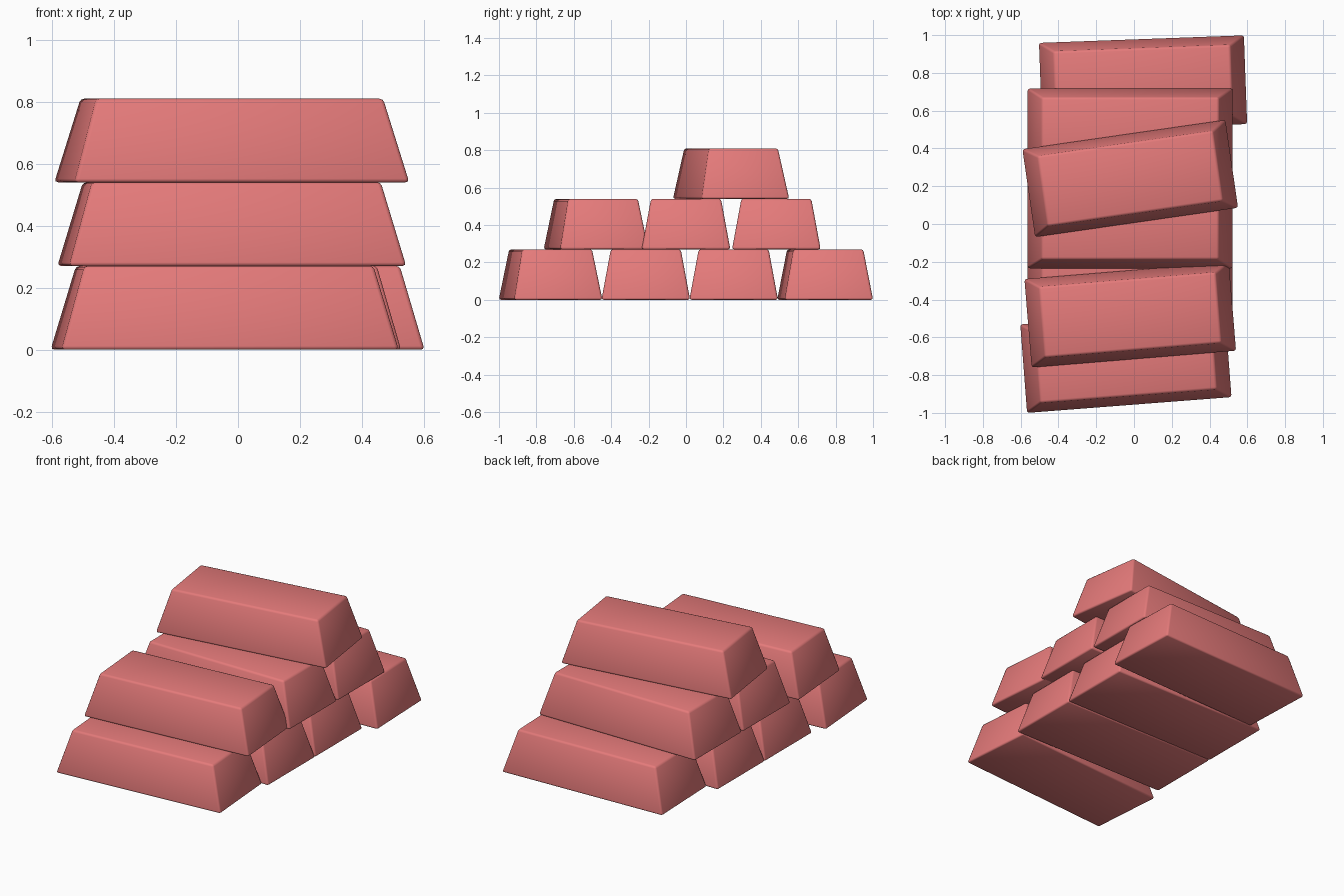
import bpy, bmesh, math

if "Cube" in bpy.data.objects:
    bpy.data.objects.remove(bpy.data.objects["Cube"])

# Single flat colour
mat = bpy.data.materials.new("soft red")
mat.diffuse_color = (0.78, 0.195, 0.195, 1)
mat.use_nodes = True
mat.node_tree.nodes["Principled BSDF"].inputs["Base Color"].default_value = mat.diffuse_color

# Bar dimensions: half length / half width at base and top, layer height
BASE = (0.546, 0.237)
TOP = (0.468, 0.187)
H = 0.27


def ingot(name, x, y, layer, angle):
    """Tapered bar with softly rounded edges."""
    bm = bmesh.new()
    bmesh.ops.create_cube(bm, size=2)
    for v in bm.verts:
        half = TOP if v.co.z > 0 else BASE
        v.co = (v.co.x * half[0], v.co.y * half[1], H if v.co.z > 0 else 0)
    bmesh.ops.bevel(bm, geom=bm.edges[:], offset=0.012, segments=2,
                    profile=0.5, affect='EDGES')
    for f in bm.faces:
        f.smooth = True
    me = bpy.data.meshes.new(name)
    bm.to_mesh(me)
    bm.free()
    me.materials.append(mat)
    ob = bpy.data.objects.new(name, me)
    ob.location = (x, y, layer * H)
    ob.rotation_euler.z = math.radians(angle)
    bpy.context.collection.objects.link(ob)


# Stack: rows of (x, y, rotation in degrees)
rows = [
    ("bottom_bar", [(-0.043, -0.724, 4.4), (-0.02, -0.215, 0),
                    (-0.02, 0.255, 0), (0.048, 0.744, 2.1)]),
    ("middle_bar", [(-0.02, -0.481, 4.7), (-0.02, 0.0, 0), (-0.02, 0.483, 0)]),
    ("top_bar", [(-0.02, 0.241, 8.2)]),
]
for layer, (name, bars) in enumerate(rows):
    for i, (x, y, a) in enumerate(bars):
        ingot(f"{name}_{i + 1}", x, y, layer, a)
